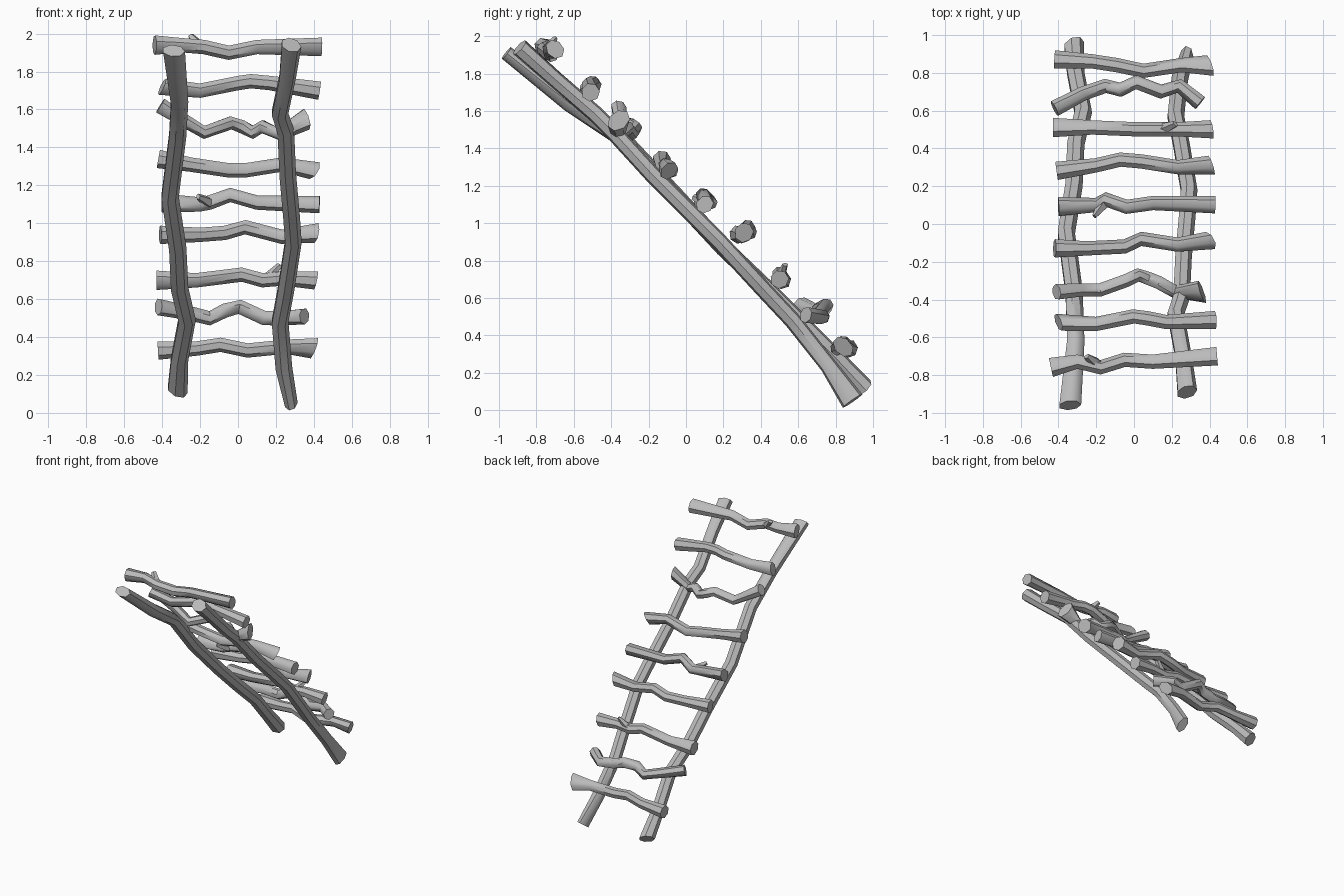
import bpy, bmesh, math
from mathutils import Vector

cube = bpy.data.objects.get("Cube")
if cube:
    bpy.data.objects.remove(cube)

# single weathered grey for every branch
grey = bpy.data.materials.new("branch_grey")
grey.use_nodes = True
colour = (0.5, 0.5, 0.5, 1)
grey.diffuse_color = colour
grey.node_tree.nodes["Principled BSDF"].inputs["Base Color"].default_value = colour


def branch(name, path, mid, start, end, slant=(0, 0), sides=7):
    """Crooked tapering branch; path in hundredths, radii in units.
    start / end are the flared (sideways, upright) radii, slant skews the cut ends."""
    points = [Vector(p) / 100 for p in path]
    last = len(points) - 1
    bm = bmesh.new()
    rings = []
    for i, point in enumerate(points):
        along = (points[min(i + 1, last)] - points[max(i - 1, 0)]).normalized()
        # upright direction is the ladder's own outward normal
        side = along.cross(Vector((0, 1, 1))).normalized()
        up = side.cross(along).normalized()
        wide, tall = start if i == 0 else end if i == last else (mid, mid)
        skew = slant[0] if i == 0 else slant[1] if i == last else 0
        ring = []
        for k in range(sides):
            a = math.tau * (k + 0.5) / sides
            offset = side * wide * math.cos(a) + up * tall * math.sin(a)
            ring.append(bm.verts.new(point + offset + along * skew * math.cos(a)))
        rings.append(ring)
    for low, high in zip(rings, rings[1:]):
        for k in range(sides):
            n = (k + 1) % sides
            bm.faces.new((low[k], low[n], high[n], high[k]))
    bm.faces.new(rings[0])
    bm.faces.new(rings[-1])
    bmesh.ops.recalc_face_normals(bm, faces=bm.faces)
    mesh = bpy.data.meshes.new(name)
    bm.to_mesh(mesh)
    bm.free()
    mesh.materials.append(grey)
    obj = bpy.data.objects.new(name, mesh)
    bpy.context.collection.objects.link(obj)
    bpy.ops.object.select_all(action="DESELECT")
    obj.select_set(True)
    bpy.context.view_layer.objects.active = obj
    bpy.ops.object.shade_smooth_by_angle(angle=math.radians(50))
    return obj


def rung(number, path, start=(0.05, 0.05), end=(0.05, 0.05), slant=(0, 0), mid=0.039):
    branch(f"rung_{number}", path, mid, start, end, slant)


def knot(name, base, tip):
    """Short broken twig on a rung."""
    branch(name, [base, tip], 0.03, (0.034, 0.034), (0.012, 0.018), sides=5)


# leaning side rails, foot to top
branch("right_rail",
       [(-32, 95, 12), (-31, 80, 28), (-27, 59, 49), (-31, 42, 66), (-32, 20, 87),
        (-36, -5, 114), (-32, -35, 146), (-31, -62, 164), (-34, -96, 191)],
       0.048, (0.055, 0.055), (0.06, 0.04), (0.02, 0.01))
branch("left_rail",
       [(28, 89, 5), (24, 76, 24), (22, 57, 48), (25, 42, 64), (29, 18, 90),
        (28, 4, 104), (26, -18, 126), (25, -39, 149), (22, -48, 158),
        (26, -70, 177), (28, -89, 194)],
       0.046, (0.035, 0.065), (0.055, 0.05), (0, 0.01))

# rungs from the foot upwards, each running from right to left
rung("one", [(-42, 87, 33), (-22, 86, 34), (-9, 84, 36), (5, 81, 33), (25, 84, 35), (40, 84, 34)],
     end=(0.065, 0.045), slant=(0, 0.02))
rung("two", [(-42, 61, 56), (-27, 69, 53), (-15, 73, 50), (-7, 71, 54), (1, 75, 56),
             (14, 70, 50), (24, 73, 50), (35, 64, 51)],
     start=(0.04, 0.05), end=(0.04, 0.045))
rung("three", [(-43, 51, 70), (-22, 51, 70), (2, 50, 73), (13, 50, 70), (24, 50, 71), (41, 50, 70)],
     start=(0.055, 0.05), slant=(0, 0.01))
rung("four", [(-41, 28, 94), (-20, 31, 94), (-7, 34, 95), (4, 33, 98), (23, 30, 93), (41, 31, 95)],
     end=(0.05, 0.055), slant=(0, 0.02))
rung("five", [(-40, 9, 111), (-20, 10, 110), (-15, 13, 111), (-4, 9, 115), (10, 11, 111), (43, 10, 110)],
     start=(0.045, 0.06), end=(0.045, 0.05))
rung("six", [(-42, -13, 134), (-25, -13, 131), (-5, -12, 128), (4, -8, 128), (23, -11, 131), (40, -9, 128)],
     end=(0.045, 0.055), slant=(0, 0.025))
rung("seven", [(-41, -36, 162), (-28, -35, 154), (-18, -35, 148), (-4, -30, 153), (2, -27, 151),
               (8, -29, 148), (13, -31, 151), (22, -36, 147), (36, -36, 155)],
     start=(0.045, 0.04), end=(0.045, 0.07), slant=(0, 0.02), mid=0.036)
rung("eight", [(-40, -52, 172), (-20, -53, 170), (0, -49, 174), (7, -50, 175), (17, -52, 174), (43, -51, 170)],
     start=(0.05, 0.04), slant=(0.02, 0))
rung("nine", [(-44, -76, 194), (-30, -73, 194), (-18, -76, 193), (-5, -72, 190), (10, -73, 193), (44, -70, 193)],
     start=(0.055, 0.05), end=(0.055, 0.045))

# broken twigs
knot("knot_low", (15, 50, 70), (22, 53, 78))
knot("knot_middle", (-16, 11, 111), (-21, 4, 114))
knot("knot_high", (-20, -74, 193), (-25, -70, 199))
